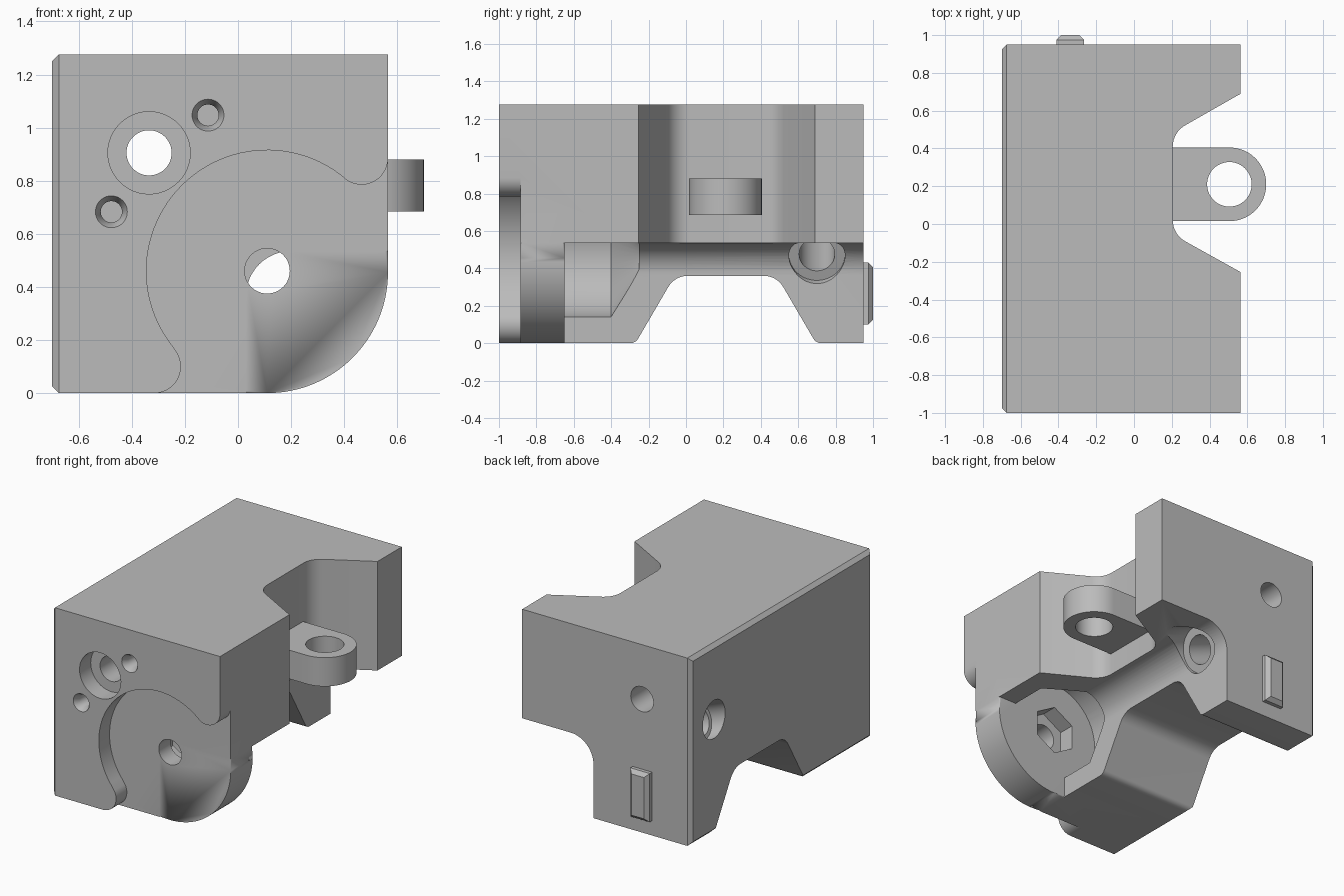
import bpy, bmesh, math
from mathutils import Vector, Matrix

if "Cube" in bpy.data.objects:
    bpy.data.objects.remove(bpy.data.objects["Cube"], do_unlink=True)

grey = bpy.data.materials.new("plain grey")
grey.use_nodes = True
grey.diffuse_color = (0.5, 0.5, 0.5, 1)
grey.node_tree.nodes["Principled BSDF"].inputs["Base Color"].default_value = (0.5, 0.5, 0.5, 1)

# Axis mappings from profile (u, v) and extrusion depth d to model space
ALONG = {
    "x": lambda u, v, d: (d, u, v),
    "y": lambda u, v, d: (u, d, v),
    "z": lambda u, v, d: (u, v, d),
}


def finish(name, bm):
    bmesh.ops.recalc_face_normals(bm, faces=bm.faces[:])
    mesh = bpy.data.meshes.new(name)
    bm.to_mesh(mesh)
    bm.free()
    mesh.materials.append(grey)
    obj = bpy.data.objects.new(name, mesh)
    bpy.context.collection.objects.link(obj)
    return obj


def arc(cx, cy, r, start, end, steps=16):
    angles = [math.radians(start + (end - start) * i / steps) for i in range(steps + 1)]
    return [(cx + r * math.cos(a), cy + r * math.sin(a)) for a in angles]


def rounded(corners, steps=8):
    """Fillet every (u, v, radius) corner of a closed outline."""
    out = []
    for i, (u, v, r) in enumerate(corners):
        p = Vector((u, v))
        if r == 0:
            out.append((u, v))
            continue
        a = (Vector(corners[i - 1][:2]) - p).normalized()
        b = (Vector(corners[(i + 1) % len(corners)][:2]) - p).normalized()
        half = a.angle(b) / 2
        centre = p + (a + b).normalized() * r / math.sin(half)
        first = p + a * r / math.tan(half) - centre
        last = p + b * r / math.tan(half) - centre
        for k in range(steps + 1):
            t = k / steps
            w = math.pi - 2 * half
            q = (first * math.sin((1 - t) * w) + last * math.sin(t * w)) / math.sin(w)
            out.append(tuple(centre + q))
    return out


def extrude(name, outline, axis, d0, d1, bevel=0):
    bm = bmesh.new()
    place = ALONG[axis]
    low, high = [[bm.verts.new(place(u, v, d)) for u, v in outline] for d in (d0, d1)]
    caps = [bm.faces.new(low), bm.faces.new(high)]
    for i in range(len(low)):
        bm.faces.new((low[i - 1], low[i], high[i], high[i - 1]))
    if bevel:
        rim = list({e for f in caps for e in f.edges})
        bmesh.ops.bevel(bm, geom=rim, offset=bevel, segments=4, profile=0.5, affect="EDGES")
    return finish(name, bm)


def rod(name, start, end, r0, r1=None, sides=48):
    start, end = Vector(start), Vector(end)
    axis = end - start
    turn = axis.to_track_quat("Z", "Y").to_matrix().to_4x4()
    bm = bmesh.new()
    bmesh.ops.create_cone(bm, cap_ends=True, segments=sides, radius1=r0,
                          radius2=r0 if r1 is None else r1, depth=axis.length,
                          matrix=Matrix.Translation((start + end) / 2) @ turn)
    return finish(name, bm)


def combine(target, other, operation):
    mod = target.modifiers.new(other.name, "BOOLEAN")
    mod.operation, mod.object, mod.solver = operation, other, "EXACT"
    bpy.context.view_layer.objects.active = target
    bpy.ops.object.modifier_apply(modifier=mod.name)
    bpy.data.objects.remove(other, do_unlink=True)


def chamfered_box(name, lo, hi, axis, sign, size):
    """Box whose face on the given side has chamfered edges."""
    bm = bmesh.new()
    bmesh.ops.create_cube(bm, size=1)
    for v in bm.verts:
        v.co = [lo[i] + (v.co[i] + 0.5) * (hi[i] - lo[i]) for i in range(3)]
    bm.normal_update()
    edges = [e for f in bm.faces if f.normal[axis] * sign > 0.9 for e in f.edges]
    bmesh.ops.bevel(bm, geom=edges, offset=size, segments=1, affect="EDGES")
    return finish(name, bm)


# Main block, chamfered on its right-hand mounting face
body = chamfered_box("body", (-0.7, -1, 0), (0.565, 0.95, 1.275), 0, -1, 0.025)

# Lengthwise channel under the left side, with a large inner fillet
channel = rounded([(0.03, -0.1, 0), (0.03, 0.535, 0.17), (0.8, 0.535, 0), (0.8, -0.1, 0)], 12)
combine(body, extrude("channel", channel, "y", -1.2, 1.2), "DIFFERENCE")

# Tapered notch in the left side
side = rounded([(0.565, 0.69, 0.04), (0.205, 0.485, 0.13), (0.205, -0.055, 0.13),
                (0.565, -0.255, 0.04), (0.8, -0.255, 0), (0.8, 0.69, 0)])
combine(body, extrude("side_notch", side, "z", -0.2, 1.5), "DIFFERENCE")

# Tapered notch across the underside
under = rounded([(-0.27, 0, 0.05), (-0.06, 0.36, 0.12), (0.485, 0.36, 0.12),
                 (0.695, 0, 0.05), (0.9, 0, 0), (0.9, -0.2, 0), (-0.5, -0.2, 0), (-0.5, 0, 0)])
combine(body, extrude("underside_notch", under, "x", -1, 0.8), "DIFFERENCE")

# Shallow front pocket: big disc flowing into two rounded lobes
pocket = (arc(0.11, 0.46, 0.455, 50, 219, 48) + arc(-0.315, 0.1, 0.1, 40, -90)
          + [(-0.315, -0.1), (0.8, -0.1), (0.8, 0.885)] + arc(0.465, 0.885, 0.1, 0, -128))
combine(body, extrude("front_pocket", pocket, "y", -1.1, -0.885), "DIFFERENCE")

# Clearance around the nut, with a conical end
combine(body, rod("nut_clearance", (0.11, -0.65, 0.46), (0.11, -0.4, 0.46), 0.33), "DIFFERENCE")
combine(body, rod("clearance_cone", (0.11, -0.401, 0.46), (0.11, -0.25, 0.46), 0.33, 0.1), "DIFFERENCE")

# Rounded front plate inside the pocket
plate = [(-0.2, 0)] + arc(0.11, 0.455, 0.455, -90, 0, 32) + [(0.565, 0.7), (-0.2, 0.7)]
combine(body, extrude("front_plate", plate, "y", -0.885, -0.65, 0.03), "UNION")

# Pivot hole and hexagonal nut seat
combine(body, rod("pivot_hole", (0.11, -1.1, 0.46), (0.11, -0.5, 0.46), 0.085), "DIFFERENCE")
combine(body, rod("nut_seat", (0.11, -0.76, 0.46), (0.11, -0.6, 0.46), 0.165, sides=6), "DIFFERENCE")

# Long through hole with a front counterbore
combine(body, rod("long_hole", (-0.335, -1.2, 0.905), (-0.335, 1.2, 0.905), 0.085), "DIFFERENCE")
combine(body, rod("counterbore", (-0.335, -1.2, 0.905), (-0.335, -0.88, 0.905), 0.155), "DIFFERENCE")

# Two small countersunk screw holes
for x, z in ((-0.113, 1.047), (-0.477, 0.683)):
    combine(body, rod("screw_hole", (x, -1.1, z), (x, -0.86, z), 0.04), "DIFFERENCE")
    combine(body, rod("screw_sink", (x, -1.02, z), (x, -0.96, z), 0.07, 0.04), "DIFFERENCE")

# Slanted cross hole, counterbored at both ends
outer, inner = Vector((-0.7, 0.7, 0.77)), Vector((0.08, 0.7, 0.46))
way = (inner - outer).normalized()
combine(body, rod("cross_hole", outer - way * 0.3, inner + way * 0.4, 0.095), "DIFFERENCE")
combine(body, rod("cross_bore_outer", outer - way * 0.3, outer + way * 0.12, 0.12), "DIFFERENCE")
combine(body, rod("cross_bore_inner", inner - way * 0.04, inner + way * 0.3, 0.15), "DIFFERENCE")

# Eyelet lug in the side notch
lug_outline = [(0.19, 0.015)] + arc(0.505, 0.21, 0.195, -90, 90, 32) + [(0.19, 0.405)]
lug = extrude("eyelet_lug", lug_outline, "z", 0.685, 0.88)
combine(lug, rod("eyelet_hole", (0.505, 0.21, 0.5), (0.505, 0.21, 1), 0.118), "DIFFERENCE")

# Locating key on the back
key = chamfered_box("back_key", (-0.41, 0.94, 0.1), (-0.265, 1, 0.43), 1, 1, 0.025)

for obj in (body, lug, key):
    bpy.ops.object.select_all(action="DESELECT")
    obj.select_set(True)
    bpy.context.view_layer.objects.active = obj
    bpy.ops.object.shade_smooth_by_angle(angle=math.radians(30))
